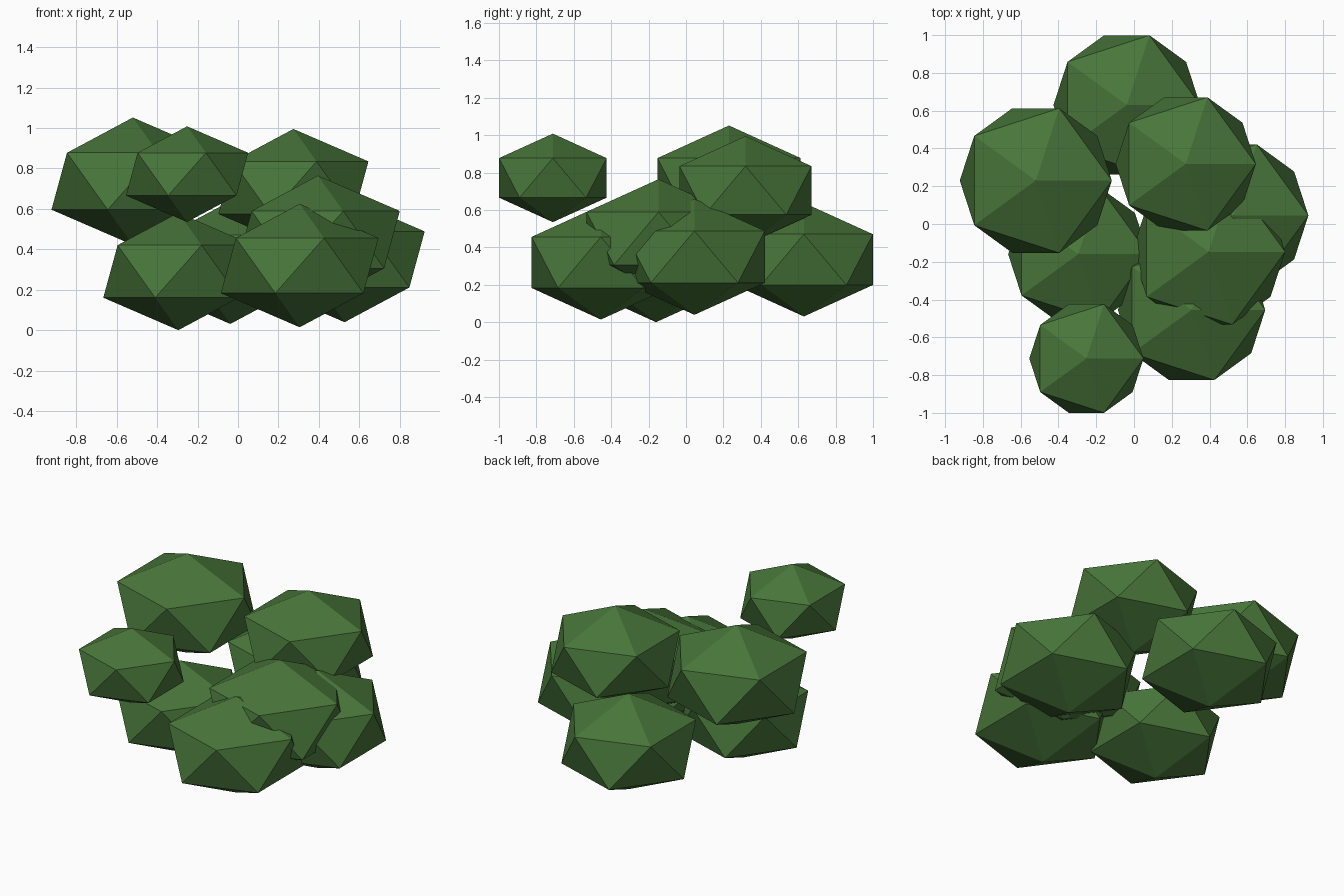
import bpy

cube = bpy.data.objects.get("Cube")
if cube:
    bpy.data.objects.remove(cube, do_unlink=True)

# Single leaf colour
leaf = bpy.data.materials.new("leaf_green")
leaf.use_nodes = True
GREEN = (0.065, 0.18, 0.042, 1.0)
leaf.diffuse_color = GREEN
leaf.node_tree.nodes["Principled BSDF"].inputs["Base Color"].default_value = GREEN

FLATTEN = 0.7  # every clump is squashed in height


def leaf_clump(name, x, y, z, radius):
    """Flat-shaded, squashed icosahedron."""
    bpy.ops.mesh.primitive_ico_sphere_add(subdivisions=1, radius=radius, location=(x, y, z))
    clump = bpy.context.object
    clump.name = name
    clump.scale.z = FLATTEN
    clump.data.materials.append(leaf)


# Upper clumps
leaf_clump("upper_right_clump", -0.52, 0.23, 0.737, 0.45)
leaf_clump("upper_front_clump", -0.252, -0.712, 0.772, 0.338)
leaf_clump("upper_left_clump", 0.274, 0.318, 0.705, 0.415)

# Middle clump
leaf_clump("middle_clump", 0.395, -0.147, 0.448, 0.453)

# Lower clumps
leaf_clump("lower_front_clump", 0.305, -0.455, 0.32, 0.436)
leaf_clump("lower_right_clump", -0.295, -0.16, 0.291, 0.415)
leaf_clump("lower_back_clump", -0.038, 0.63, 0.335, 0.434)
leaf_clump("lower_left_clump", 0.527, 0.045, 0.35, 0.443)
